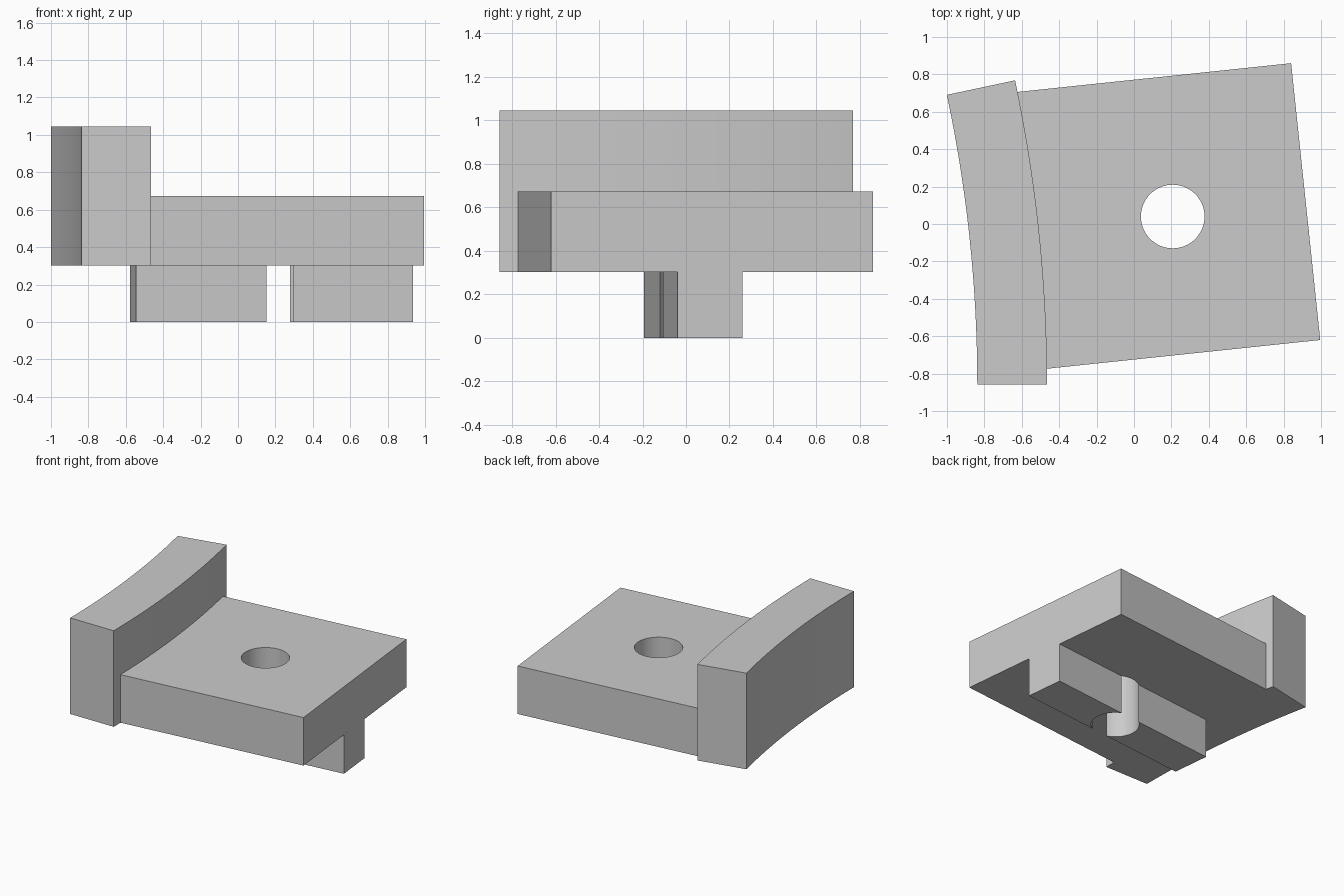
import bpy
import bmesh
from math import radians, sin, cos, tau
from mathutils import Matrix

default = bpy.data.objects.get("Cube")
if default:
    bpy.data.objects.remove(default)

RAIL_TOP, PLATE_TOP, WALL_TOP = 0.302, 0.674, 1.046
SIDE = 1.488                                   # square plate side
TILT = Matrix.Translation((0.178, 0.042, 0)) @ Matrix.Rotation(radians(6), 4, "Z")

grey = bpy.data.materials.new("plain grey")
grey.use_nodes = True
grey.diffuse_color = (0.6, 0.6, 0.6, 1)
grey.node_tree.nodes["Principled BSDF"].inputs["Base Color"].default_value = grey.diffuse_color


def prism(name, outline, z0, z1, matrix=Matrix()):
    """Extrude a flat outline from z0 up to z1."""
    bm = bmesh.new()
    base = bm.faces.new([bm.verts.new((x, y, z0)) for x, y in outline])
    top = bmesh.ops.extrude_face_region(bm, geom=[base])["geom"]
    verts = [v for v in top if isinstance(v, bmesh.types.BMVert)]
    bmesh.ops.translate(bm, verts=verts, vec=(0, 0, z1 - z0))
    bmesh.ops.recalc_face_normals(bm, faces=bm.faces)
    bm.transform(matrix)
    mesh = bpy.data.meshes.new(name)
    bm.to_mesh(mesh)
    bm.free()
    mesh.materials.append(grey)
    obj = bpy.data.objects.new(name, mesh)
    bpy.context.collection.objects.link(obj)
    return obj


def rectangle(length, width):
    a, b = length / 2, width / 2
    return [(-a, -b), (a, -b), (a, b), (-a, b)]


def arc(cx, cy, r, start, end, steps):
    angles = [start + (end - start) * i / steps for i in range(steps + 1)]
    return [(cx + r * cos(t), cy + r * sin(t)) for t in angles]


def select(obj):
    bpy.ops.object.select_all(action="DESELECT")
    obj.select_set(True)
    bpy.context.view_layer.objects.active = obj


def cut(obj, cutter):
    select(obj)
    mod = obj.modifiers.new("cut", "BOOLEAN")
    mod.operation, mod.solver, mod.object = "DIFFERENCE", "EXACT", cutter
    bpy.ops.object.modifier_apply(modifier=mod.name)


# Curved back wall: a 12 degree slice of a large ring
center = (-8.281, -0.857)
sweep = radians(12)
wall = prism("curved_wall",
             arc(*center, 7.816, 0, sweep, 24) + arc(*center, 7.443, sweep, 0, 24),
             RAIL_TOP, WALL_TOP)

# Tilted square plate, and the rail beneath it
plate = prism("base_plate", rectangle(SIDE, SIDE), RAIL_TOP, PLATE_TOP, TILT)
rail = prism("bottom_rail", rectangle(SIDE, 0.3), 0, RAIL_TOP,
             Matrix.Translation((0.001, -0.009, 0)) @ TILT)

# Round hole through plate and rail, and plate trimmed to the wall
hole = prism("hole_cutter", arc(0.207, 0.04, 0.17, 0, tau, 64)[:-1], -0.2, 1.2)
cut(plate, hole)
cut(plate, wall)
cut(rail, hole)
bpy.data.objects.remove(hole)

for part in (wall, plate, rail):
    select(part)
    bpy.ops.object.shade_smooth_by_angle(angle=radians(30))
